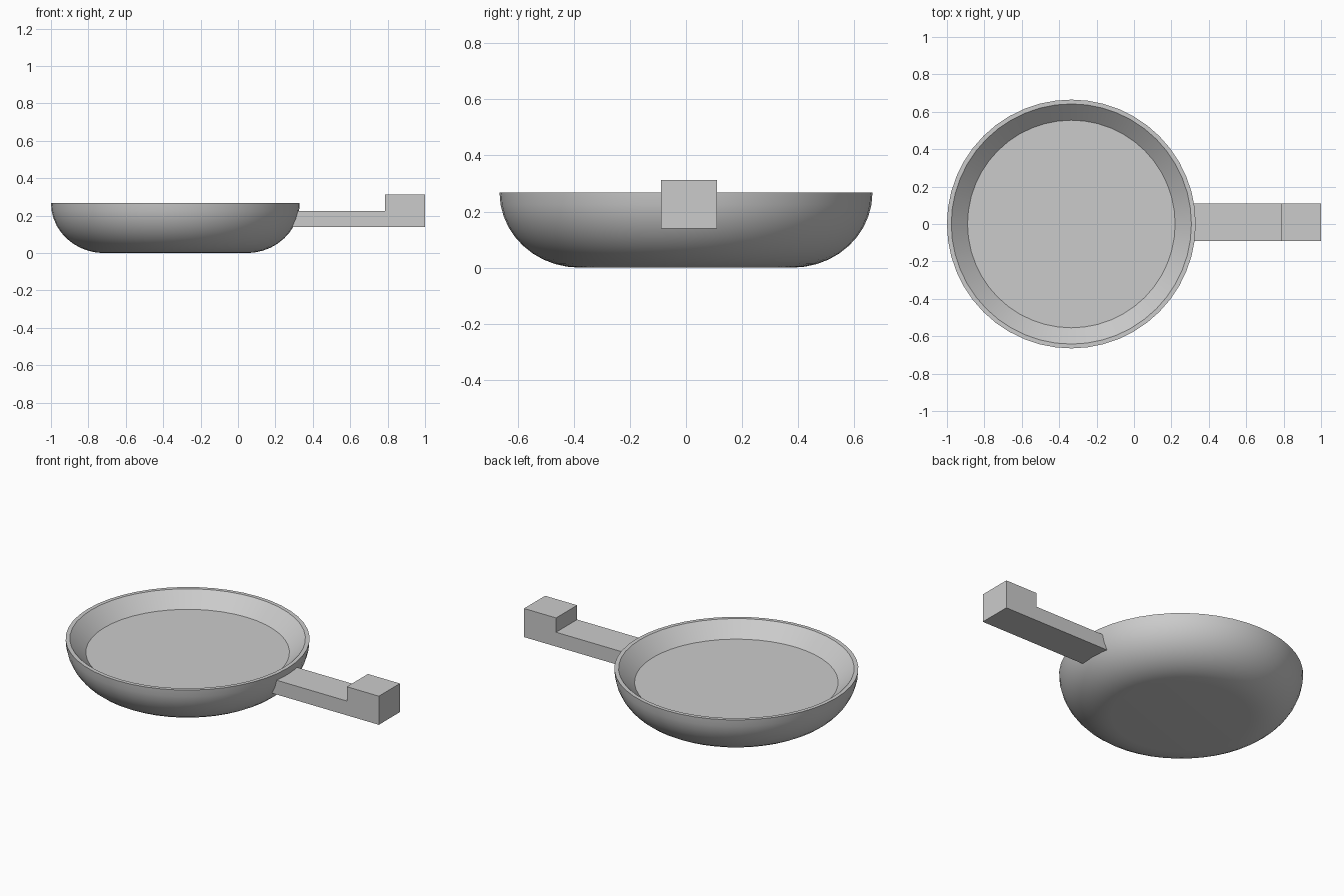
import bpy
import bmesh
import math
from mathutils import Matrix, Vector

cube = bpy.data.objects.get("Cube")
if cube:
    bpy.data.objects.remove(cube, do_unlink=True)

grey = bpy.data.materials.new("plain grey")
grey.use_nodes = True
colour = (0.6, 0.6, 0.6, 1)
grey.diffuse_color = colour
grey.node_tree.nodes["Principled BSDF"].inputs["Base Color"].default_value = colour


def add_object(name, bm):
    bmesh.ops.recalc_face_normals(bm, faces=bm.faces)
    mesh = bpy.data.meshes.new(name)
    bm.to_mesh(mesh)
    bm.free()
    mesh.materials.append(grey)
    obj = bpy.data.objects.new(name, mesh)
    bpy.context.collection.objects.link(obj)
    return obj


# Pan body: a lathed profile with a rounded outside and a sloped inside wall
BASE_R, RIM_R, RIM_Z = 0.38, 0.665, 0.267
STEPS = 10
profile = [(0, 0)]
for i in range(STEPS + 1):
    a = math.pi / 2 * i / STEPS
    profile.append((BASE_R + (RIM_R - BASE_R) * math.sin(a), RIM_Z * (1 - math.cos(a))))
profile += [(0.642, RIM_Z), (0.555, 0.184), (0, 0.184)]

bm = bmesh.new()
verts = [bm.verts.new((r, 0, z)) for r, z in profile]
edges = [bm.edges.new(pair) for pair in zip(verts, verts[1:])]
bmesh.ops.spin(bm, geom=verts + edges, cent=(0, 0, 0), axis=(0, 0, 1),
               angle=math.tau, steps=48, use_merge=True)
bmesh.ops.remove_doubles(bm, verts=bm.verts, dist=0.0001)
bmesh.ops.translate(bm, verts=bm.verts, vec=(-0.335, 0, 0))
pan = add_object("pan_body", bm)
bpy.context.view_layer.objects.active = pan
pan.select_set(True)
bpy.ops.object.shade_smooth_by_angle(angle=math.radians(25))

# Handle: an L-shaped side outline extruded across its width
outline = [(0.28, 0.14), (1, 0.14), (1, 0.312), (0.787, 0.312), (0.787, 0.226), (0.28, 0.226)]
bm = bmesh.new()
side = bm.faces.new([bm.verts.new((x, -0.09, z)) for x, z in outline])
grown = bmesh.ops.extrude_face_region(bm, geom=[side])["geom"]
bmesh.ops.translate(bm, vec=(0, 0.2, 0),
                    verts=[v for v in grown if isinstance(v, bmesh.types.BMVert)])
add_object("handle", bm)
